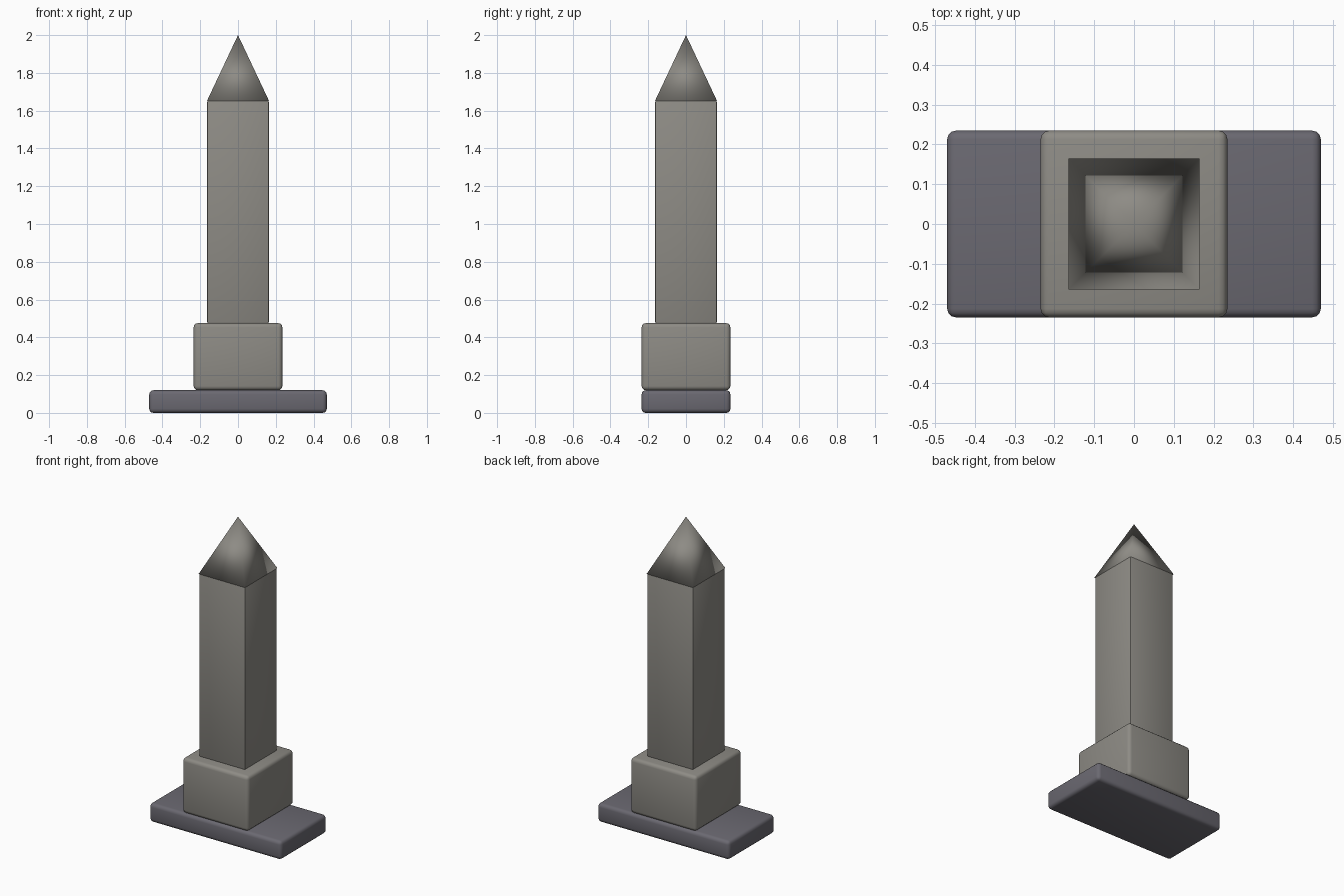
import bpy, math

if "Cube" in bpy.data.objects:
    bpy.data.objects.remove(bpy.data.objects["Cube"])


def material(name, rgb):
    m = bpy.data.materials.new(name)
    m.diffuse_color = (*rgb, 1)
    m.use_nodes = True
    m.node_tree.nodes["Principled BSDF"].inputs["Base Color"].default_value = m.diffuse_color
    return m


stone = material("warm_stone", (0.27, 0.26, 0.235))
slate = material("dark_slate", (0.145, 0.14, 0.165))


def block(name, hx, hy, z0, z1, bevel, segments, mat):
    bpy.ops.mesh.primitive_cube_add(size=2, location=(0, 0, (z0 + z1) / 2))
    ob = bpy.context.object
    ob.name = name
    ob.scale = (hx, hy, (z1 - z0) / 2)
    bpy.ops.object.transform_apply(location=False, rotation=False, scale=True)
    mod = ob.modifiers.new("rounded_edges", 'BEVEL')
    mod.width, mod.segments = bevel, segments
    bpy.ops.object.modifier_apply(modifier=mod.name)
    bpy.ops.object.shade_smooth_by_angle(angle=math.radians(40))
    ob.data.materials.append(mat)
    return ob


# Stepped base and shaft
block("base_slab", 0.47, 0.235, 0.0, 0.12, 0.022, 3, slate)
block("plinth", 0.235, 0.235, 0.12, 0.475, 0.022, 3, stone)
block("shaft", 0.163, 0.163, 0.475, 1.652, 0.006, 2, stone)

# Four-sided pointed cap, smooth shaded all over
bpy.ops.mesh.primitive_cone_add(vertices=4, radius1=0.165 * math.sqrt(2), radius2=0,
                                depth=0.35, location=(0, 0, 1.825),
                                rotation=(0, 0, math.pi / 4))
cap = bpy.context.object
cap.name = "pyramid_cap"
bpy.ops.object.transform_apply(location=False, rotation=True, scale=False)
bpy.ops.object.shade_smooth()
cap.data.materials.append(stone)
